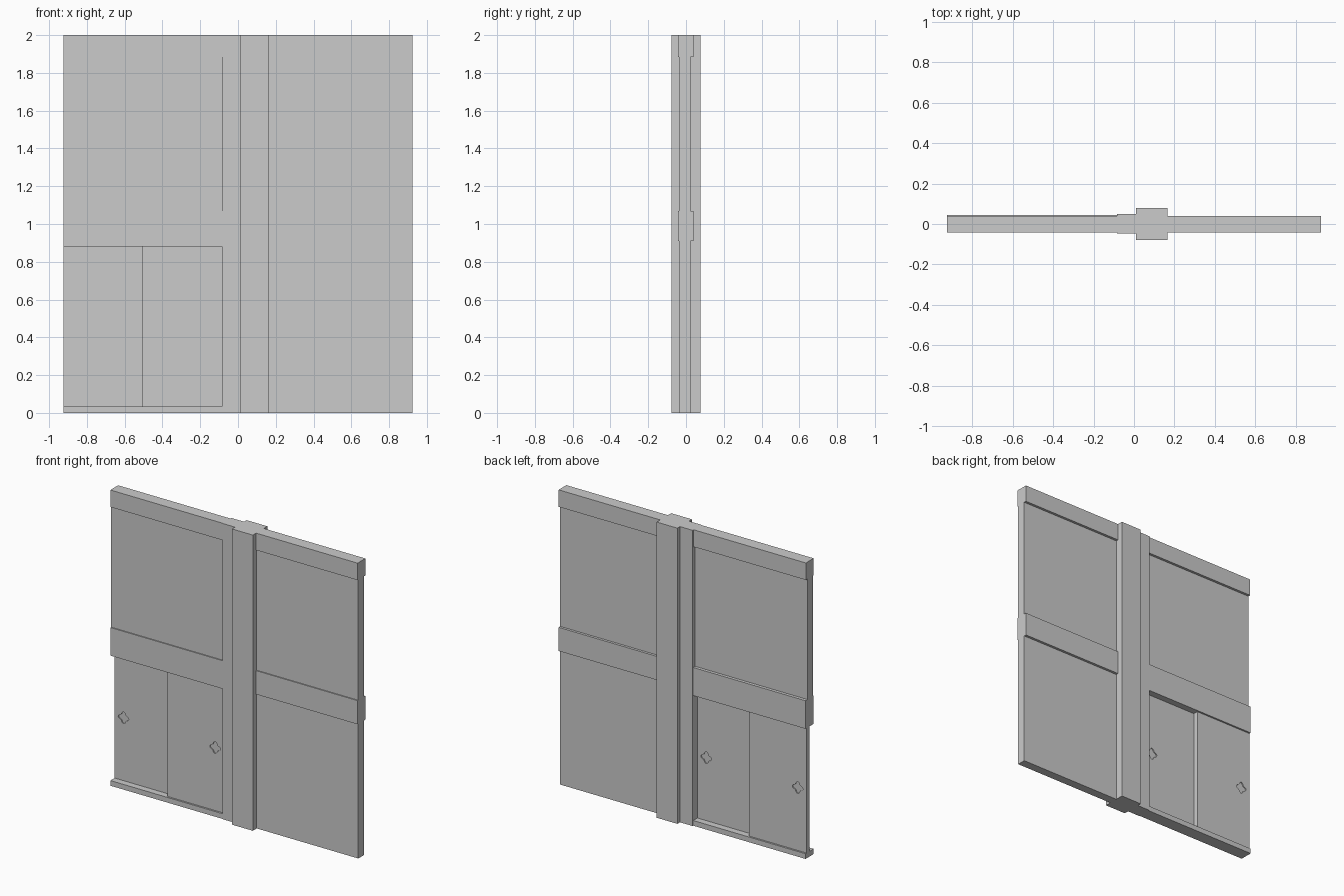
import bpy, bmesh
from math import sin, cos, pi

if "Cube" in bpy.data.objects:
    bpy.data.objects.remove(bpy.data.objects["Cube"])


def box(name, x0, x1, y0, y1, z0, z1):
    bm = bmesh.new()
    bmesh.ops.create_cube(bm, size=1)
    for v in bm.verts:
        v.co.x = x1 if v.co.x > 0 else x0
        v.co.y = y1 if v.co.y > 0 else y0
        v.co.z = z1 if v.co.z > 0 else z0
    return add(name, bm)


def add(name, bm):
    me = bpy.data.meshes.new(name)
    bm.to_mesh(me)
    bm.free()
    ob = bpy.data.objects.new(name, me)
    bpy.context.collection.objects.link(ob)
    return ob


def clover(name, cx, cz, y0, y1, n=32):
    # four-lobed prism used to sink a finger pull
    bm = bmesh.new()
    ring = []
    for i in range(n):
        a = 2 * pi * i / n
        r = 0.033 + 0.007 * cos(4 * a)
        ring.append(bm.verts.new((cx + r * cos(a), y0, cz + r * sin(a))))
    face = bm.faces.new(ring)
    ext = bmesh.ops.extrude_face_region(bm, geom=[face])
    for v in ext["geom"]:
        if isinstance(v, bmesh.types.BMVert):
            v.co.y = y1
    bmesh.ops.recalc_face_normals(bm, faces=bm.faces)
    return add(name, bm)


def door(name, x0, x1, y0, y1, pull_x):
    ob = box(name, x0, x1, y0, y1, 0.03, 0.885)
    # finger pulls on both faces
    for side, (a, b) in {"front": (y0 - 0.01, y0 + 0.007),
                         "back": (y1 - 0.007, y1 + 0.01)}.items():
        cutter = clover(f"{name}_{side}_pull_cutter", pull_x, 0.46, a, b)
        cutter.hide_render = True
        cutter.hide_viewport = False
        mod = ob.modifiers.new("pull", 'BOOLEAN')
        mod.operation = 'DIFFERENCE'
        mod.solver = 'EXACT'
        mod.object = cutter
        bpy.context.view_layer.objects.active = ob
        bpy.ops.object.modifier_apply(modifier=mod.name)
        bpy.data.objects.remove(cutter, do_unlink=True)
    return ob


L, R = -0.925, 0.925

# uprights
box("main_post", 0.01, 0.165, -0.078, 0.078, 0, 2)
box("door_jamb", -0.085, 0.01, -0.046, 0.05, 0, 2)

# right bay: plaster wall with two rails
box("right_wall_panel", 0.165, R, -0.036, 0.023, 0, 1.99)
for name, z0, z1 in (("top", 1.885, 2), ("middle", 0.91, 1.07)):
    box(f"right_{name}_rail", 0.165, R, -0.043, 0.04, z0, z1)

# left bay: upper wall, rails and sill
box("left_wall_panel", L, -0.085, -0.036, 0.023, 1.06, 1.895)
for name, z0, z1, y1 in (("top_rail", 1.885, 2, 0.04),
                         ("lintel", 0.88, 1.07, 0.044),
                         ("sill", 0, 0.035, 0.044)):
    box(f"left_{name}", L, -0.085, -0.043, y1, z0, z1)

# sliding doors on two tracks
door("back_sliding_door", L, -0.495, 0.002, 0.032, -0.858)
door("front_sliding_door", -0.505, -0.085, -0.031, -0.001, -0.15)
